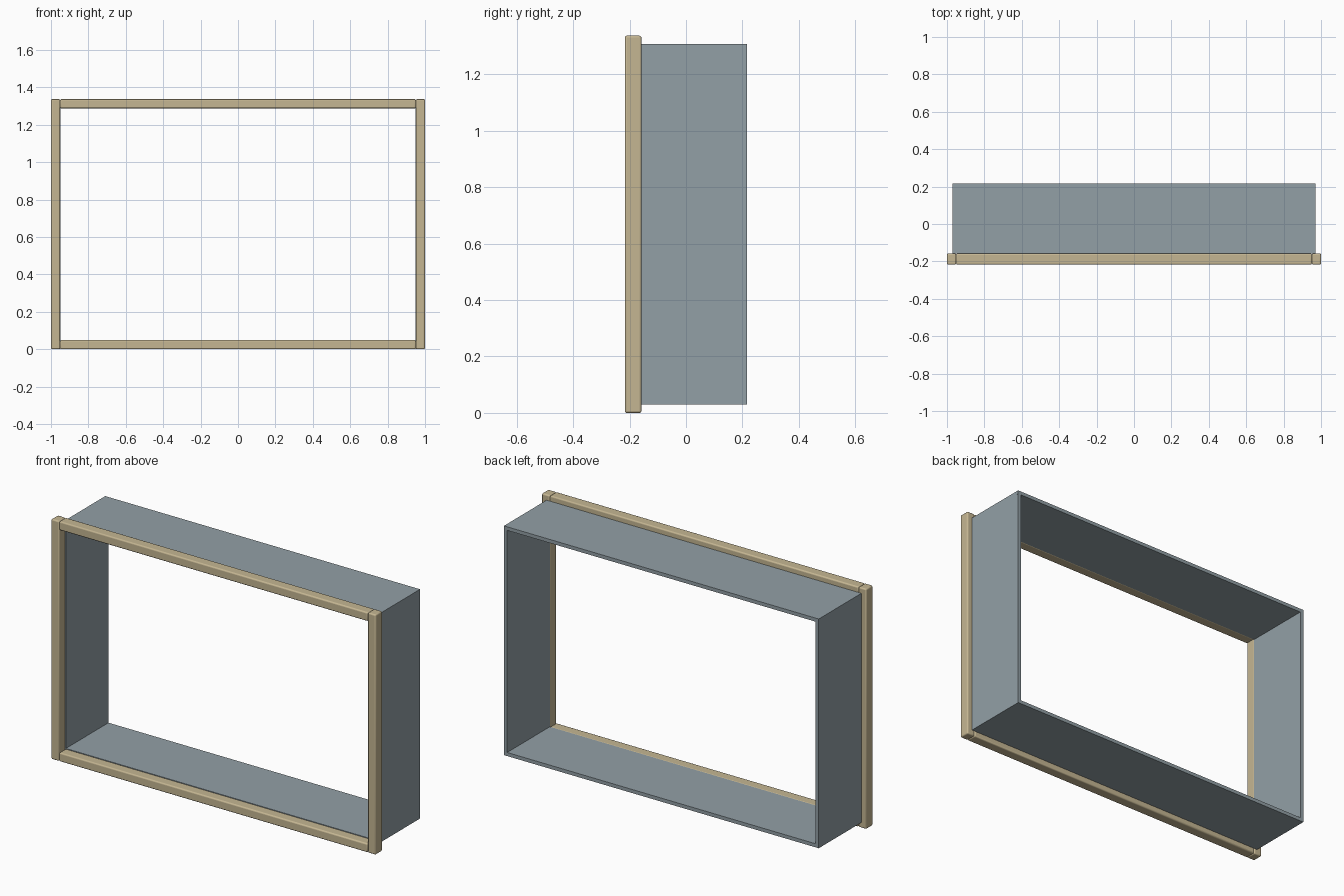
import bpy

if "Cube" in bpy.data.objects:
    bpy.data.objects.remove(bpy.data.objects["Cube"])


def material(name, color):
    m = bpy.data.materials.new(name)
    m.diffuse_color = (*color, 1)
    m.use_nodes = True
    m.node_tree.nodes["Principled BSDF"].inputs["Base Color"].default_value = m.diffuse_color
    return m


wood = material("pale_wood", (0.56, 0.47, 0.29))
gray = material("blue_gray_panel", (0.29, 0.35, 0.38))


def box(name, lo, hi, mat, bevel=0):
    """Box between two corners, with optional rounded edges."""
    bpy.ops.mesh.primitive_cube_add(size=1, location=[(a + b) / 2 for a, b in zip(lo, hi)])
    o = bpy.context.object
    o.name = name
    o.scale = [b - a for a, b in zip(lo, hi)]
    bpy.ops.object.transform_apply(location=False, rotation=False, scale=True)
    o.data.materials.append(mat)
    if bevel:
        mod = o.modifiers.new("rounded_edges", 'BEVEL')
        mod.width, mod.segments = bevel, 3
        bpy.ops.object.shade_smooth_by_angle()
    return o


H = 1.337                    # overall height
Y0, Y1, Y2 = -0.217, -0.158, 0.217   # front of frame, back of frame, back of box
W = 0.049                    # frame bar width
INSET, T = 0.03, 0.02        # box inset from frame edge, panel thickness
BX = 1 - INSET

# Front face frame: stiles run full height, rails sit between them
for side, x0 in (("left", -1), ("right", 1 - W)):
    box(f"{side}_stile", (x0, Y0, 0), (x0 + W, Y1, H), wood, 0.007)
for side, z0 in (("bottom", 0), ("top", H - W)):
    box(f"{side}_rail", (-1 + W, Y0, z0), (1 - W, Y1, z0 + W), wood, 0.007)

# Box behind the frame: top and bottom run full width, sides sit between
for side, z0 in (("bottom", INSET), ("top", H - INSET - T)):
    box(f"{side}_panel", (-BX, Y1, z0), (BX, Y2, z0 + T), gray)
for side, x0 in (("left", -BX), ("right", BX - T)):
    box(f"{side}_panel", (x0, Y1, INSET + T), (x0 + T, Y2, H - INSET - T), gray)
